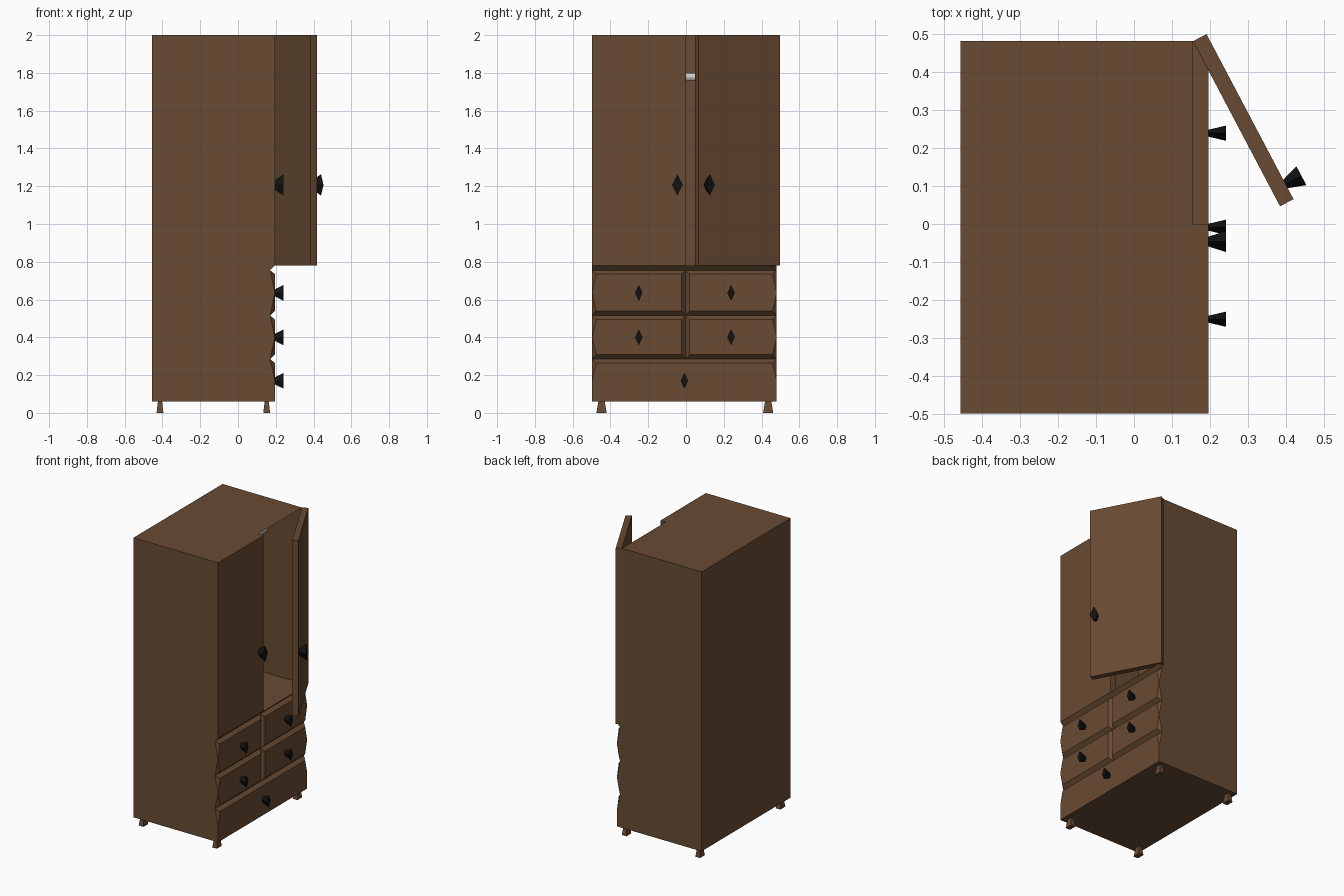
import bpy, bmesh, math
from mathutils import Matrix, Vector

if "Cube" in bpy.data.objects:
    bpy.data.objects.remove(bpy.data.objects["Cube"])

XB, XD, XF, XG = -0.455, 0.155, 0.195, 0.17   # back, door back, front, groove
Y0, Y1, YM = -0.497, 0.48, -0.003             # sides and centre groove
ZB, ZM, ZT = 0.06, 0.78, 2.0                  # bottom, shelf, top


def material(name, color):
    m = bpy.data.materials.new(name)
    m.diffuse_color = (*color, 1)
    m.use_nodes = True
    m.node_tree.nodes["Principled BSDF"].inputs["Base Color"].default_value = m.diffuse_color
    return m


WOOD = material("wood", (0.14, 0.07, 0.033))
BLACK = material("black", (0.006, 0.006, 0.006))
STEEL = material("steel", (0.6, 0.6, 0.62))


def make(name, faces, mat, matrix=None):
    """Object from a list of faces, each a list of points."""
    bm = bmesh.new()
    for f in faces:
        bm.faces.new([bm.verts.new(p) for p in f])
    bmesh.ops.remove_doubles(bm, verts=bm.verts, dist=1e-5)
    bmesh.ops.recalc_face_normals(bm, faces=bm.faces)
    me = bpy.data.meshes.new(name)
    bm.to_mesh(me)
    bm.free()
    me.materials.append(mat)
    ob = bpy.data.objects.new(name, me)
    bpy.context.collection.objects.link(ob)
    if matrix:
        ob.matrix_world = matrix
    return ob


def loft(a, b):
    """Closed prism between two matching rings."""
    n = len(a)
    return [a, b] + [[a[i], a[(i + 1) % n], b[(i + 1) % n], b[i]] for i in range(n)]


def ring_xy(x0, x1, y0, y1, z):
    return [(x0, y0, z), (x1, y0, z), (x1, y1, z), (x0, y1, z)]


def box(name, x0, x1, y0, y1, z0, z1, mat, matrix=None):
    return make(name, loft(ring_xy(x0, x1, y0, y1, z0), ring_xy(x0, x1, y0, y1, z1)), mat, matrix)


def knob(name, x, y, z, w, h, matrix=None):
    """Diamond knob flaring outwards along +x."""
    def ring(px, s):
        return [(px, y - w * s, z), (px, y, z - h * s), (px, y + w * s, z), (px, y, z + h * s)]
    make(name, loft(ring(x, 0.45), ring(x + 0.047, 1)), BLACK, matrix)


# Upper cupboard: thin open-fronted shell
make("cupboard_shell", [
    ring_xy(XB, XD, Y0, Y1, ZT),
    [(XB, Y0, ZM), (XB, Y1, ZM), (XB, Y1, ZT), (XB, Y0, ZT)],
    [(XB, Y0, ZM), (XD, Y0, ZM), (XD, Y0, ZT), (XB, Y0, ZT)],
    [(XB, Y1, ZM), (XD, Y1, ZM), (XD, Y1, ZT), (XB, Y1, ZT)],
], WOOD)

# Lower chest: wavy side panels, back, bottom, top and rim
edge = [(XF, ZB), (XF, 0.17), (XG, 0.285), (XF, 0.40), (XG, 0.515), (XF, 0.635), (XG, 0.755), (XF, ZM)]
chest = [[(x, y, z) for x, z in [(XB, ZB)] + edge + [(XB, ZM)]] for y in (Y0, Y1)]
chest += [ring_xy(XB, XF, Y0, Y1, ZB), ring_xy(XB, XF, Y0, Y1, ZM)]
chest.append([(XB, Y0, ZB), (XB, Y1, ZB), (XB, Y1, ZM), (XB, Y0, ZM)])
chest.append([(XG, Y0, 0.755), (XG, Y1, 0.755), (XF, Y1, ZM), (XF, Y0, ZM)])
make("drawer_chest", chest, WOOD)


def drawer(name, ya, yb, z0, z1, zm, bottom_bevel=True):
    """Raised drawer front; outer ends bulge forward at mid height."""
    lo = z0 + (0.024 if bottom_bevel else 0)
    hi, ia, ib = z1 - 0.02, ya + 0.022, yb - 0.022
    xb = XG if bottom_bevel else XF
    faces = [[(XF, ia, lo), (XF, ib, lo), (XF, ib, hi), (XF, ia, hi)],
             [(XG, ya, z1), (XG, yb, z1), (XF, ib, hi), (XF, ia, hi)]]
    if bottom_bevel:
        faces.append([(XG, ya, z0), (XG, yb, z0), (XF, ib, lo), (XF, ia, lo)])
    for yo, yi in ((ya, ia), (yb, ib)):
        p, q, r, s = (xb, yo, z0), (XG, yo, z1), (XF, yi, hi), (XF, yi, lo)
        if yo == YM:
            faces.append([p, q, r, s])
        else:
            m = (XF, yo, zm)
            faces += [[p, m, s], [m, r, s], [m, q, r]]
    make(name, faces, WOOD)
    knob(name + "_knob", XF, (ya + yb) / 2, zm, 0.02, 0.042)


drawer("bottom_drawer", Y0, Y1, ZB, 0.285, 0.17, False)
for row, z0, z1, zm in (("middle", 0.285, 0.515, 0.40), ("upper", 0.515, 0.755, 0.635)):
    drawer(row + "_drawer_left", Y0, YM, z0, z1, zm)
    drawer(row + "_drawer_right", YM, Y1, z0, z1, zm)

# Closed door and its knob
box("closed_door", XD, XF, Y0, 0.0, ZM, ZT, WOOD)
knob("closed_door_knob", XF, -0.046, 1.207, 0.028, 0.057)

# Open door, swung about its hinge
hinge = Matrix.Translation((XD, Y1, 0)) @ Matrix.Rotation(math.radians(27.8), 4, 'Z')
box("open_door", 0, 0.04, -0.49, 0, ZM, ZT, WOOD, hinge)
knob("open_door_knob", 0.04, -0.445, 1.207, 0.028, 0.057, hinge)

# Hanging rail
rail = [[(-0.13 + 0.022 * math.cos(i * math.pi / 8), y, 1.778 + 0.022 * math.sin(i * math.pi / 8))
         for i in range(16)] for y in (Y0 + 0.002, Y1 - 0.002)]
make("hanging_rail", loft(*rail), STEEL)

# Flared feet
for i, x in enumerate((-0.413, 0.152)):
    for j, y in enumerate((-0.447, 0.435)):
        make(f"foot_{i}_{j}", loft(ring_xy(x - 0.018, x + 0.018, y - 0.027, y + 0.027, 0),
                                   ring_xy(x - 0.011, x + 0.011, y - 0.017, y + 0.017, ZB)), WOOD)
